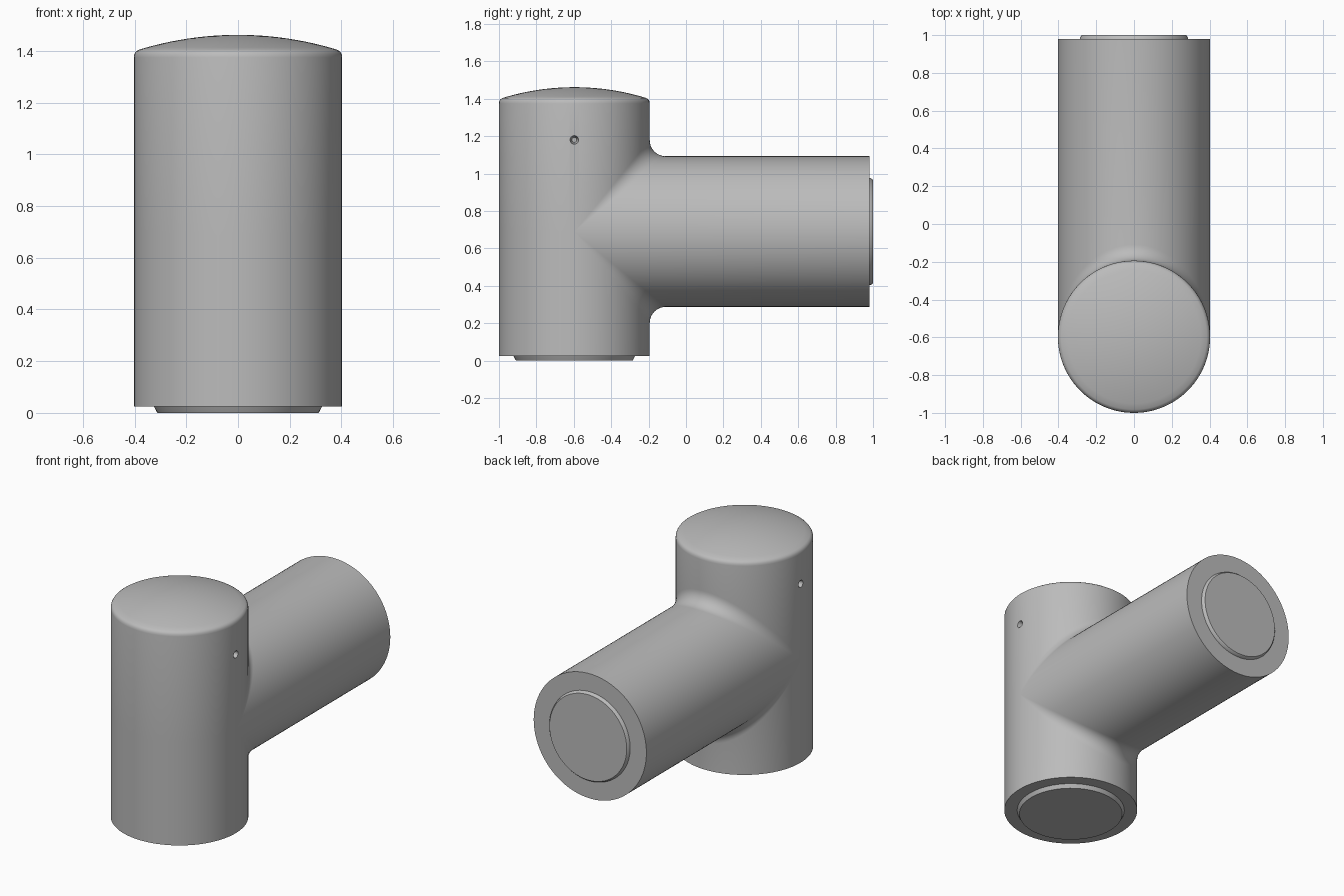
import bpy, bmesh, math
from mathutils import Vector, Matrix

default = bpy.data.objects.get("Cube")
if default:
    bpy.data.objects.remove(default)

R = 0.403            # radius of both tubes
FILLET = 0.085       # blend radius where they meet
AXIS_Y = -0.597      # vertical tube axis
ARM_Z = 0.69         # arm axis height
BOTTOM, TOP, ARM_END = 0.025, 1.375, 0.98
HALF, ARC = 48, 10   # steps round half a tube and across the blend

grey = bpy.data.materials.new("plain grey")
grey.use_nodes = True
colour = (0.5, 0.5, 0.5, 1)
grey.diffuse_color = colour
grey.node_tree.nodes["Principled BSDF"].inputs["Base Color"].default_value = colour

bm = bmesh.new()


def skin(rows, closed=False):
    """Bridge rows of points with quads and return the vertex rows."""
    grid = [[bm.verts.new(p) for p in row] for row in rows]
    pairs = list(zip(grid, grid[1:]))
    if closed:
        pairs.append((grid[-1], grid[0]))
    for a, b in pairs:
        for i in range(len(a) - 1):
            bm.faces.new((a[i], a[i + 1], b[i + 1], b[i]))
    return grid


def end_cap(profile, place):
    """Revolve (radius, height) points and close the last ring."""
    rows = []
    for i in range(2 * HALF):
        t = math.pi * i / HALF
        rows.append([place(r * math.sin(t), r * math.cos(t), h) for r, h in profile])
    grid = skin(rows, closed=True)
    bm.faces.new([row[-1] for row in grid])


def branch_line(t, side):
    """Line along the arm, round the blend and along the vertical tube."""
    s, c = math.sin(t), max(math.cos(t), 0)
    centre = Vector(((R + FILLET) * s, (R + FILLET) * c, (R + FILLET) * c))
    on_arm = Vector((-s, 0, -c))
    on_post = Vector((-s, -c, 0))
    angle = on_arm.angle(on_post)
    pts = [Vector((R * s, ARM_END - AXIS_Y, R * c))]
    for k in range(ARC + 1):
        f = k / ARC
        if angle < 1e-4:
            d = on_arm
        else:
            d = (on_arm * math.sin((1 - f) * angle) + on_post * math.sin(f * angle)) / math.sin(angle)
        pts.append(centre + d * FILLET)
    end = TOP - ARM_Z if side > 0 else ARM_Z - BOTTOM
    pts.append(Vector((R * s, R * c, end)))
    return [(p.x, p.y + AXIS_Y, ARM_Z + side * p.z) for p in pts]


# Walls: upper and lower blended halves, then the plain front half
angles = [math.pi * (i / HALF - 0.5) for i in range(HALF + 1)]
for side in (1, -1):
    skin([branch_line(t, side) for t in angles])
skin([[(R * math.sin(t), AXIS_Y - R * math.cos(t), z) for z in (TOP, ARM_Z, BOTTOM)]
      for t in angles])

# Domed top with a rounded rim
dome = [(R, TOP), (R - 0.002, 1.387), (R - 0.008, 1.397), (R - 0.018, 1.404)]
rim_r, rim_z = dome[-1]
rise = 1.462 - rim_z
sphere = (rim_r ** 2 + rise ** 2) / (2 * rise)
for k in range(1, 13):
    r = rim_r * (1 - k / 12.3)
    dome.append((r, 1.462 - sphere + math.sqrt(sphere ** 2 - r ** 2)))
end_cap(dome, lambda a, b, h: (a, AXIS_Y + b, h))

# Bottom end with its raised disc
end_cap([(R, BOTTOM), (0.325, BOTTOM), (0.32, 0.015), (0.312, 0)],
        lambda a, b, h: (a, AXIS_Y + b, h))

# Arm end with its raised disc
end_cap([(R, ARM_END), (0.287, ARM_END), (0.283, 0.992), (0.276, 1)],
        lambda a, b, h: (a, h, ARM_Z + b))

bmesh.ops.remove_doubles(bm, verts=bm.verts, dist=1e-5)
bmesh.ops.recalc_face_normals(bm, faces=bm.faces)
mesh = bpy.data.meshes.new("tee_body")
bm.to_mesh(mesh)
bm.free()
mesh.materials.append(grey)
body = bpy.data.objects.new("tee_body", mesh)
bpy.context.collection.objects.link(body)
bpy.context.view_layer.objects.active = body

# Small tapered holes on both sides
for side, label in ((1, "left"), (-1, "right")):
    bpy.ops.mesh.primitive_cone_add(vertices=24, radius1=0.013, radius2=0.029, depth=0.08,
                                    location=(side * (R - 0.01), AXIS_Y, 1.18),
                                    rotation=(0, side * math.pi / 2, 0))
    cutter = bpy.context.object
    cutter.name = label + "_hole_cutter"
    cutter.hide_render = True
    cutter.data.materials.append(grey)
    bpy.context.view_layer.objects.active = body
    cut = body.modifiers.new(label + "_hole", "BOOLEAN")
    cut.operation = "DIFFERENCE"
    cut.solver = "EXACT"
    cut.object = cutter
    bpy.ops.object.modifier_apply(modifier=cut.name)
    bpy.data.objects.remove(cutter)

bpy.ops.object.select_all(action="DESELECT")
body.select_set(True)
bpy.context.view_layer.objects.active = body
bpy.ops.object.shade_smooth_by_angle(angle=math.radians(30))
